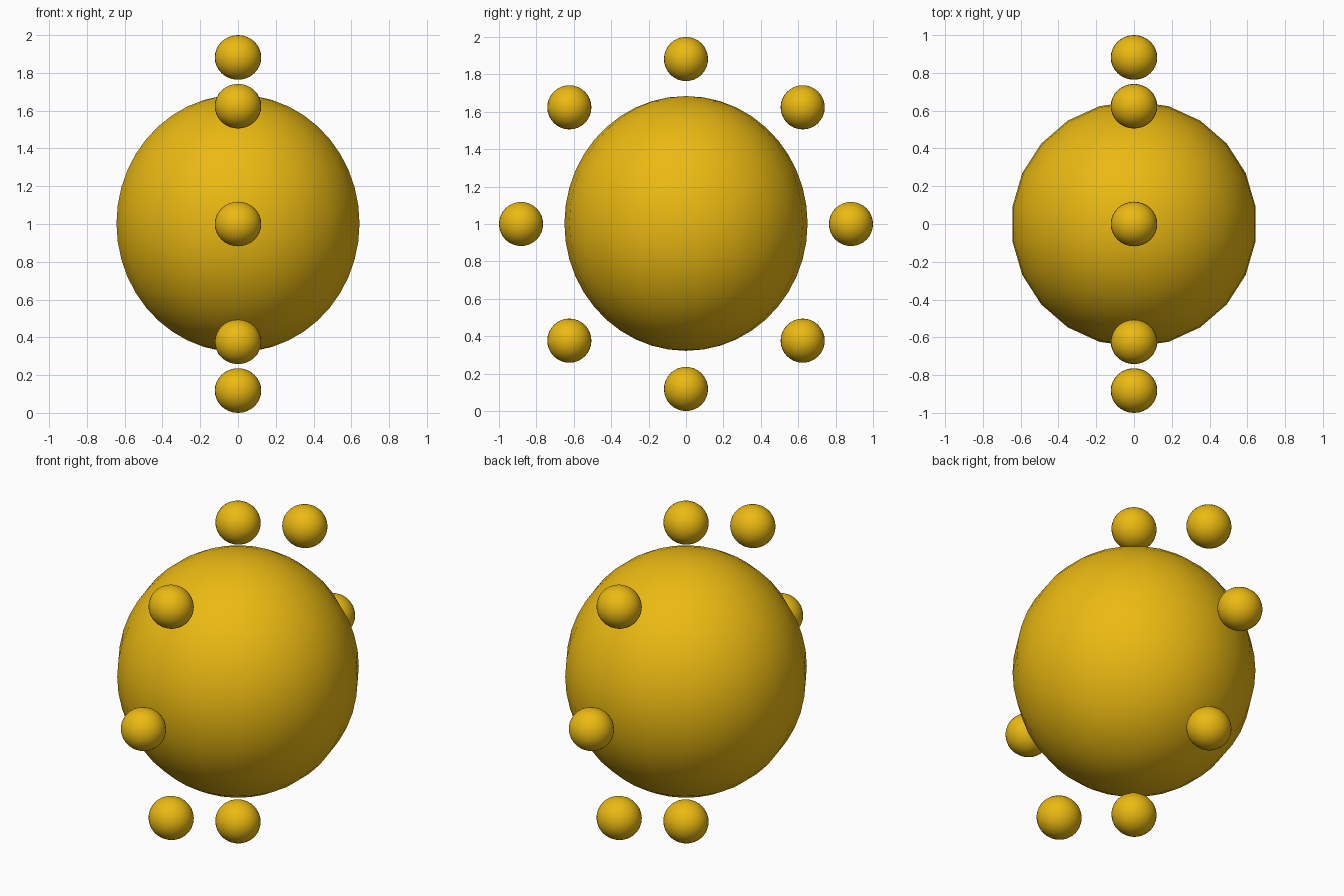
import bpy
from math import sin, cos, pi

if "Cube" in bpy.data.objects:
    bpy.data.objects.remove(bpy.data.objects["Cube"])

gold = bpy.data.materials.new("gold")
gold.diffuse_color = (0.83, 0.49, 0.006, 1)
gold.use_nodes = True
gold.node_tree.nodes["Principled BSDF"].inputs["Base Color"].default_value = gold.diffuse_color


def ball(name, location, size, segments, rings):
    bpy.ops.mesh.primitive_uv_sphere_add(segments=segments, ring_count=rings,
                                         radius=1, location=location)
    obj = bpy.context.object
    obj.name = name
    obj.scale = size
    bpy.ops.object.transform_apply(location=False, rotation=False, scale=True)
    bpy.ops.object.shade_smooth()
    obj.data.materials.append(gold)
    return obj


# Large central ball, slightly taller than wide
ball("core_ball", (0, 0, 1.003), (0.65, 0.65, 0.681), 22, 22)

# Ring of eight small balls in the side (YZ) plane
RING = 0.882
for i in range(8):
    a = i * pi / 4
    ball(f"ring_ball_{i + 1}", (0, RING * cos(a), 1 + RING * sin(a)),
         (0.123, 0.118, 0.118), 32, 16)
